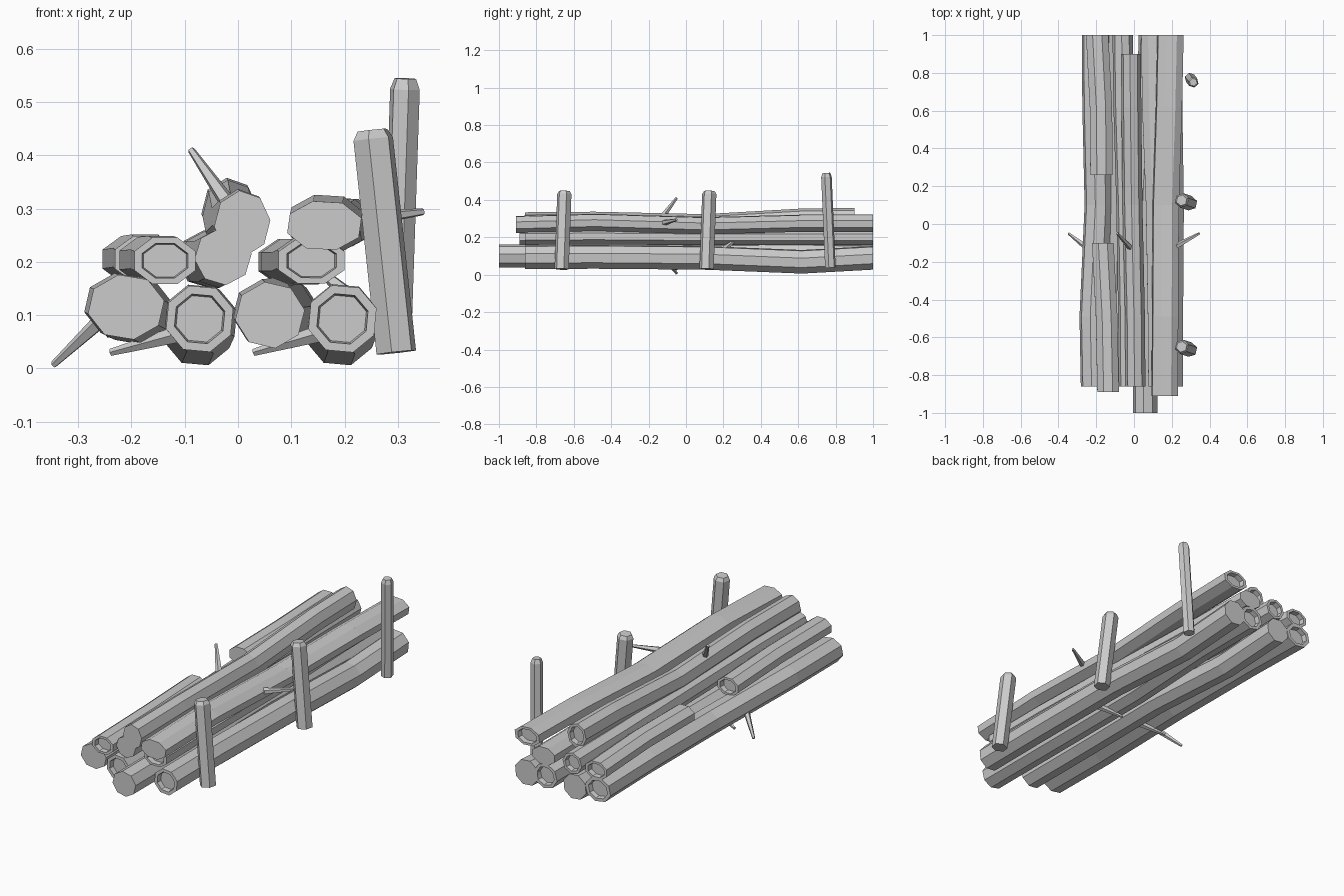
import bpy, bmesh, math
from mathutils import Vector

if "Cube" in bpy.data.objects:
    bpy.data.objects.remove(bpy.data.objects["Cube"])


def finish(name, bm):
    bmesh.ops.recalc_face_normals(bm, faces=bm.faces)
    me = bpy.data.meshes.new(name)
    bm.to_mesh(me)
    bm.free()
    ob = bpy.data.objects.new(name, me)
    bpy.context.collection.objects.link(ob)
    return ob


def loft(bm, rings):
    vs = [[bm.verts.new(p) for p in r] for r in rings]
    n = len(vs[0])
    for a, b in zip(vs, vs[1:]):
        for i in range(n):
            j = (i + 1) % n
            bm.faces.new((a[i], a[j], b[j], b[i]))
    bm.faces.new(vs[0])
    bm.faces.new(vs[-1])


def log(name, path, rx, rz, hollow="", sides=8, turn=0.3):
    """Bent log along y; hollow lists the ends ('f', 'b') with a sunken core."""
    def ring(x, y, z, s=1.0):
        return [Vector((x + s * rx * math.cos(turn + i * math.tau / sides), y,
                        z + s * rz * math.sin(turn + i * math.tau / sides))) for i in range(sides)]
    rings = [ring(*p) for p in path]
    if 'f' in hollow:
        x, y, z = path[0]
        rings = [ring(x, y + .025, z, .7), ring(x, y, z, .75)] + rings
    if 'b' in hollow:
        x, y, z = path[-1]
        rings += [ring(x, y, z, .75), ring(x, y - .025, z, .7)]
    bm = bmesh.new()
    loft(bm, rings)
    finish(name, bm)


def stick(name, a, b, stations, sides, turn=0.0):
    """Straight stick from a to b; stations are (fraction, radius)."""
    a, b = Vector(a), Vector(b)
    q = (b - a).to_track_quat('Z', 'Y')
    bm = bmesh.new()
    loft(bm, [[a.lerp(b, t) + q @ Vector((r * math.cos(turn + i * math.tau / sides),
                                          r * math.sin(turn + i * math.tau / sides), 0))
               for i in range(sides)] for t, r in stations])
    finish(name, bm)


# Bottom row of logs
log("bottom_log_1", [(-.21, -.86, .115), (-.217, -.49, .118), (-.19, .1, .105),
                     (-.202, .62, .115), (-.205, 1, .11)], .073, .062, "b", turn=.2)
log("bottom_log_2", [(-.072, -.86, .093), (-.074, -.49, .095), (-.065, .1, .09),
                     (-.075, .62, .068), (-.075, 1, .09)], .066, .065, "f")
log("bottom_log_3", [(.06, -1, .1), (.06, -.49, .1), (.055, .1, .105),
                     (.08, .62, .108), (.09, 1, .1)], .066, .063, "b", turn=.15)
log("bottom_log_4", [(.196, -.86, .093), (.196, -.49, .095), (.2, .1, .09),
                     (.192, .62, .069), (.196, 1, .09)], .067, .066, "f")

# Middle row, the left side split into a front and a back piece
log("middle_log_left_front", [(-.137, -.89, .202), (-.145, -.49, .205), (-.165, -.1, .203)],
    .062, .047, "fb", turn=.39)
log("middle_log_left_back", [(-.172, .26, .205), (-.175, .62, .208), (-.195, 1, .205)],
    .064, .047, "b", turn=.39)
log("middle_log_centre", [(-.028, -.86, .21), (-.03, -.49, .21), (-.04, .1, .205),
                          (-.055, .62, .205), (-.06, 1, .205)], .054, .054, "b", turn=.1)
log("middle_log_right", [(.138, -.86, .202), (.135, -.49, .205), (.125, .1, .2),
                         (.105, .62, .2), (.1, 1, .2)], .067, .046, "f", turn=.39)

# Top row
log("top_log_left", [(.008, -.86, .272), (.005, -.49, .275), (-.008, .1, .262),
                     (-.014, .62, .292), (-.016, .9, .296)], .053, .062, "b", turn=.1)
log("top_log_right", [(.162, -.91, .268), (.165, -.49, .28), (.168, .1, .262),
                      (.185, .62, .275), (.193, 1, .275)], .073, .048, "b")

# Upright posts with blunt chamfered tops
for i, y in enumerate((-.665, .11)):
    stick(f"post_{i + 1}", (.297, y, .03), (.252, y + .015, .447),
          [(0, .039), (.96, .039), (1, .029)], 6, .1)
stick("post_3", (.297, .772, .038), (.314, .75, .544),
      [(0, .029), (.96, .029), (1, .021)], 6, .1)

# Broken twigs
twigs = [((-.23, -.14, .115), (-.346, -.05, .007)),
         ((-.09, -.1, .07), (-.239, -.05, .03)),
         ((.17, -.1, .07), (.03, -.05, .03)),
         ((-.005, -.14, .29), (-.088, -.05, .41)),
         ((.2, -.13, .275), (.347, -.05, .294)),
         ((.215, .2, .13), (.15, .265, .188))]
for i, (a, b) in enumerate(twigs):
    stick(f"twig_{i + 1}", a, b, [(0, .018), (1, .007)], 5)
